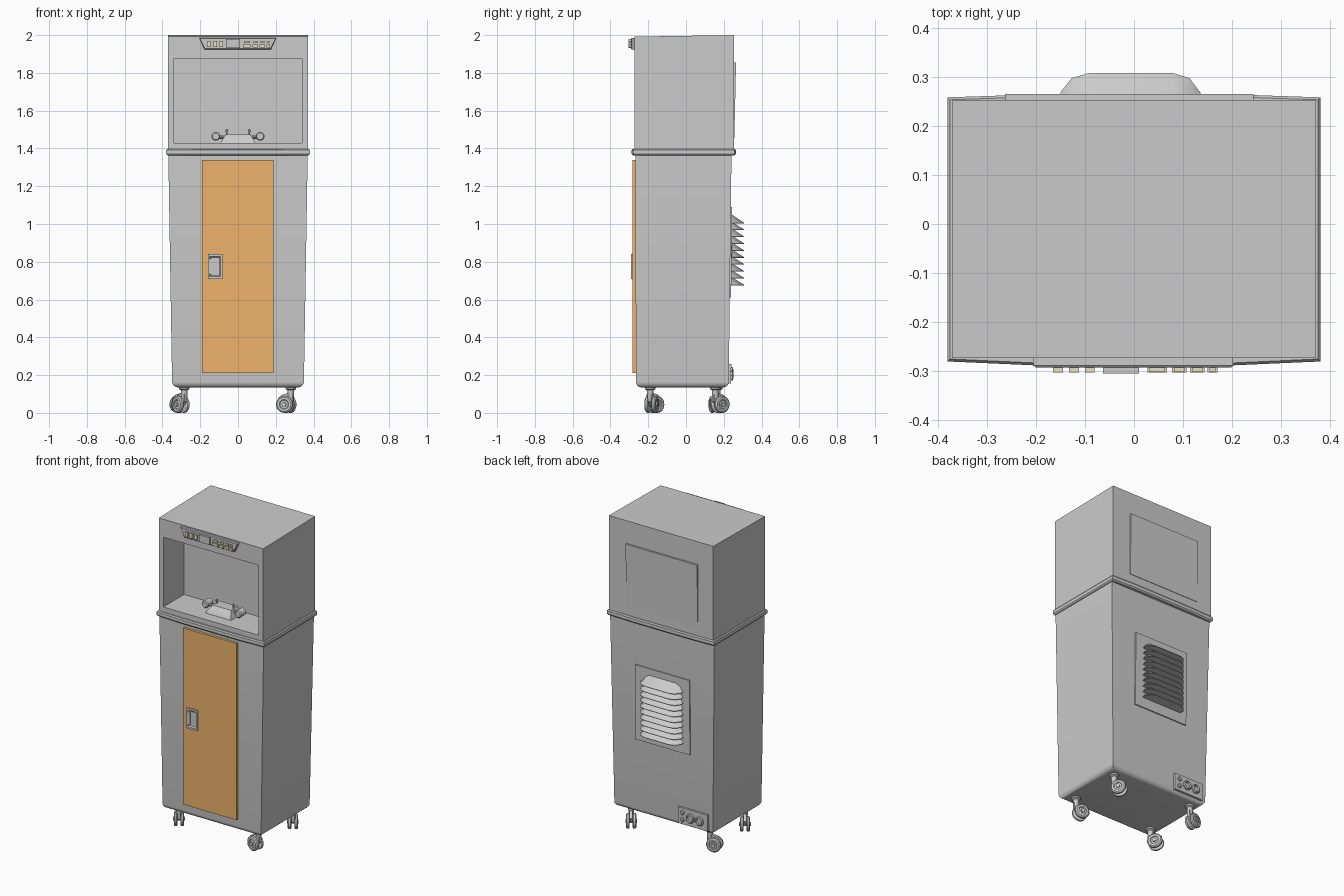
import bpy, bmesh
from math import sin, cos, pi, radians
from mathutils import Vector, Matrix

if "Cube" in bpy.data.objects:
    bpy.data.objects.remove(bpy.data.objects["Cube"])


def finish(name, bm, color=None):
    bmesh.ops.recalc_face_normals(bm, faces=bm.faces)
    me = bpy.data.meshes.new(name)
    bm.to_mesh(me)
    bm.free()
    ob = bpy.data.objects.new(name, me)
    bpy.context.collection.objects.link(ob)
    if color:
        mat = bpy.data.materials.get(color[0]) or bpy.data.materials.new(color[0])
        mat.diffuse_color = color[1]
        mat.use_nodes = True
        mat.node_tree.nodes["Principled BSDF"].inputs["Base Color"].default_value = mat.diffuse_color
        me.materials.append(mat)
    return ob


def loft(name, rings, color=None):
    """Skin equal-sized rings of points and cap both ends."""
    bm = bmesh.new()
    vs = [[bm.verts.new(p) for p in r] for r in rings]
    n = len(rings[0])
    for a, b in zip(vs, vs[1:]):
        for i in range(n):
            j = (i + 1) % n
            bm.faces.new((a[i], a[j], b[j], b[i]))
    bm.faces.new(vs[0])
    bm.faces.new(vs[-1])
    return finish(name, bm, color)


def rect(x0, x1, y0, y1, z):
    return [(x0, y0, z), (x1, y0, z), (x1, y1, z), (x0, y1, z)]


def box(name, x, y, z, color=None):
    return loft(name, [rect(*x, *y, z[0]), rect(*x, *y, z[1])], color)


def turn(name, profile, mat, n=20, color=None):
    """Lathe (radius, height) pairs about the local z axis of mat."""
    return loft(name, [[mat @ Vector((r * cos(2 * pi * i / n), r * sin(2 * pi * i / n), h))
                        for i in range(n)] for r, h in profile], color)


def recessed(name, x, y, z, ox, oz, depth, taper=0.0, slope=0.0):
    """Box whose front face has a rectangular pocket."""
    bm = bmesh.new()
    lo = [bm.verts.new(p) for p in rect(*x, *y, z[0])]
    hi = [bm.verts.new(p) for p in rect(*x, *y, z[1])]
    hi[0].co.z -= slope
    hi[1].co.z -= slope
    bm.faces.new(lo)
    bm.faces.new(hi)
    sides = [bm.faces.new((lo[i], lo[(i + 1) % 4], hi[(i + 1) % 4], hi[i])) for i in range(4)]
    bmesh.ops.recalc_face_normals(bm, faces=bm.faces)
    front, cx, cz = sides[0], sum(x) / 2, sum(z) / 2
    for t, yy in ((0, y[0]), (taper, y[0] + depth)):
        bmesh.ops.inset_individual(bm, faces=[front], thickness=0.002)
        for v in front.verts:
            v.co = (ox[0] + t if v.co.x < cx else ox[1] - t, yy,
                    oz[0] + t if v.co.z < cz else oz[1] - t)
    return finish(name, bm)


def at(x, y, z, axis='Z'):
    rot = {'Z': Matrix(), 'Y': Matrix.Rotation(-pi / 2, 4, 'X'),
           'X': Matrix.Rotation(pi / 2, 4, 'Y')}[axis]
    return Matrix.Translation((x, y, z)) @ rot


def back_y(z):
    return 0.226 + (z - 0.135) * 0.012


ORANGE = ("door_orange", (0.85, 0.45, 0.15, 1))
CREAM = ("button_cream", (0.80, 0.74, 0.55, 1))

# Lower cabinet: tapered body with rounded bottom edge
rings = []
for k in range(6):
    a, r = k / 5 * pi / 2, 0.03
    i, z = r * (1 - sin(a)), 0.135 + r * (1 - cos(a))
    rings.append(rect(-0.349 + i, 0.349 - i, -0.265 + i, back_y(z) - i, z))
rings.append(rect(-0.369, 0.369, -0.268, back_y(1.37), 1.37))
loft("lower_cabinet", rings)

# Upper cabinet with open bay, and the belt between the two
recessed("upper_cabinet", (-0.37, 0.37), (-0.273, 0.253), (1.39, 2.0),
         (-0.338, 0.338), (1.43, 1.877), 0.21, slope=0.008)


def belt(i, z):
    half = [(-0.38 + i, -0.28 + i), (-0.2, -0.288 + i)]
    back = [(0.2, 0.264 - i), (0.38 - i, 0.258 - i)]
    pts = half + [(-x, y) for x, y in half[::-1]] + [(x, y) for x, y in back[::-1]]
    return [(x, y, z) for x, y in pts] + [(-x, y, z) for x, y in back]


loft("middle_belt", [belt(0.007, 1.363), belt(0, 1.371), belt(0, 1.391), belt(0.005, 1.398)])

# Door and recessed handle
box("door", (-0.19, 0.187), (-0.284, -0.26), (0.21, 1.34), ORANGE)
recessed("door_handle", (-0.16, -0.083), (-0.292, -0.28), (0.71, 0.84),
         (-0.15, -0.092), (0.722, 0.828), 0.007, taper=0.006)
box("handle_grip", (-0.152, -0.136), (-0.292, -0.284), (0.735, 0.815))

# Control panel with screen, knobs and buttons
panel = [(-0.205, 1.985), (-0.178, 1.925), (0.175, 1.925), (0.202, 1.985)]
loft("control_panel", [[(x, -0.265, z) for x, z in panel],
                       [(x, -0.288, z) for x, z in panel],
                       [(x * 0.98, -0.292, 1.955 + (z - 1.955) * 0.88) for x, z in panel]])
box("panel_screen", (-0.063, 0.01), (-0.305, -0.288), (1.933, 1.979))
for x in (-0.155, -0.122, -0.09):
    box("panel_switch", (x - 0.01, x + 0.01), (-0.303, -0.288), (1.938, 1.97), CREAM)
for x, w in ((0.047, 0.04), (0.092, 0.03), (0.129, 0.03), (0.16, 0.02)):
    box("panel_button_low", (x - w / 2, x + w / 2), (-0.303, -0.288), (1.934, 1.950), CREAM)
    box("panel_button_high", (x - w / 2 + 0.004, x + w / 2 - 0.004),
        (-0.300, -0.288), (1.957, 1.970), CREAM)

# Fixture standing in the open bay
loft("bay_fixture", [rect(-0.09, 0.09, -0.2, -0.08, 1.43),
                     rect(-0.085, 0.085, -0.195, -0.085, 1.442),
                     rect(-0.065, 0.065, -0.165, -0.095, 1.475)])
for s in (-1, 1):
    turn("fixture_knob", [(0.018, -0.03), (0.023, -0.024), (0.023, 0.024), (0.018, 0.03)],
         at(s * 0.117, -0.14, 1.464, 'Y'))
    turn("fixture_arm", [(0.009, -0.03), (0.009, 0.03)], at(s * 0.088, -0.14, 1.46, 'X'), 10)
    turn("fixture_pin", [(0.004, 0), (0.004, 0.03)], at(s * 0.059, -0.13, 1.465), 8)
    turn("fixture_ball", [(0.001, -0.008), (0.006, -0.006), (0.008, 0), (0.006, 0.006),
                          (0.001, 0.008)], at(s * 0.059, -0.13, 1.494), 10)

# Rear service panel, thicker at its top
loft("rear_service_panel", [rect(-0.263, 0.243, 0.24, 0.256, 1.455),
                            rect(-0.263, 0.243, 0.24, 0.265, 1.855)])

# Rear vent plate and stacked louvre hoods
loft("vent_plate", [rect(-0.195, 0.19, 0.21, back_y(z) + 0.007, z) for z in (0.61, 1.09)])
for k in range(10):
    z = 0.675 + k * 0.0365
    low = [(-0.15, 0.225), (-0.15, 0.268), (-0.127, 0.297), (-0.09, 0.308),
           (0.078, 0.308), (0.113, 0.297), (0.135, 0.268), (0.135, 0.225)]
    top = [(-0.147, 0.0), (-0.147, 0.002), (-0.13, 0.026), (-0.1, 0.042),
           (0.088, 0.042), (0.116, 0.026), (0.132, 0.002), (0.132, 0.0)]
    loft("vent_louvre", [[(x, y, z) for x, y in low],
                         [(x, y, z + 0.003) for x, y in low],
                         [(x, back_y(z) + 0.008 - 0.012 * (i in (0, 7)), z + 0.003 + h)
                          for i, (x, h) in enumerate(top)]])

# Rear power plate with sockets
loft("power_plate", [rect(-0.32, -0.11, 0.2, 0.238, 0.155), rect(-0.32, -0.11, 0.2, 0.24, 0.26)])
for x in (-0.265, -0.2):
    turn("power_socket", [(0.028, -0.01), (0.028, 0.01), (0.023, 0.015), (0.02, 0.015),
                          (0.017, 0.006)], at(x, 0.237, 0.207, 'Y'))
for z in (0.185, 0.23):
    turn("power_fuse", [(0.013, -0.01), (0.013, 0.008), (0.009, 0.013)],
         at(-0.143, 0.237, z, 'Y'), 12)

# Swivelling twin-wheel casters: stem, hood, axle and wheels
for x, y, ang in ((-0.285, -0.19, 125), (0.28, -0.19, 165), (0.28, 0.155, 125), (-0.285, 0.165, 195)):
    m = Matrix.Translation((x, y, 0)) @ Matrix.Rotation(radians(ang), 4, 'Z')
    turn("caster_stem", [(0.028, 0.138), (0.028, 0.126), (0.018, 0.12), (0.015, 0.075)], m, 16)
    hood = [(-0.016, 0.1), (-0.014, 0.06), (0.02, 0.035), (0.045, 0.045),
            (0.068, 0.078), (0.045, 0.096), (0.02, 0.104)]
    loft("caster_hood", [[m @ Vector((px, w, pz)) for px, pz in hood] for w in (-0.009, 0.009)])
    hub = m @ at(0.03, 0, 0.045, 'Y')
    turn("caster_axle", [(0.012, -0.034), (0.012, 0.034)], hub, 12)
    for s in (-1, 1):
        turn("caster_wheel", [(0.038, s * 0.009), (0.045, s * 0.013), (0.045, s * 0.024),
                              (0.038, s * 0.03), (0.026, s * 0.03), (0.022, s * 0.026)], hub, 24)

# Smooth the rounded parts while keeping edges crisp
for ob in bpy.context.collection.objects:
    ob.select_set(True)
    bpy.context.view_layer.objects.active = ob
bpy.ops.object.shade_smooth_by_angle(angle=radians(32))
